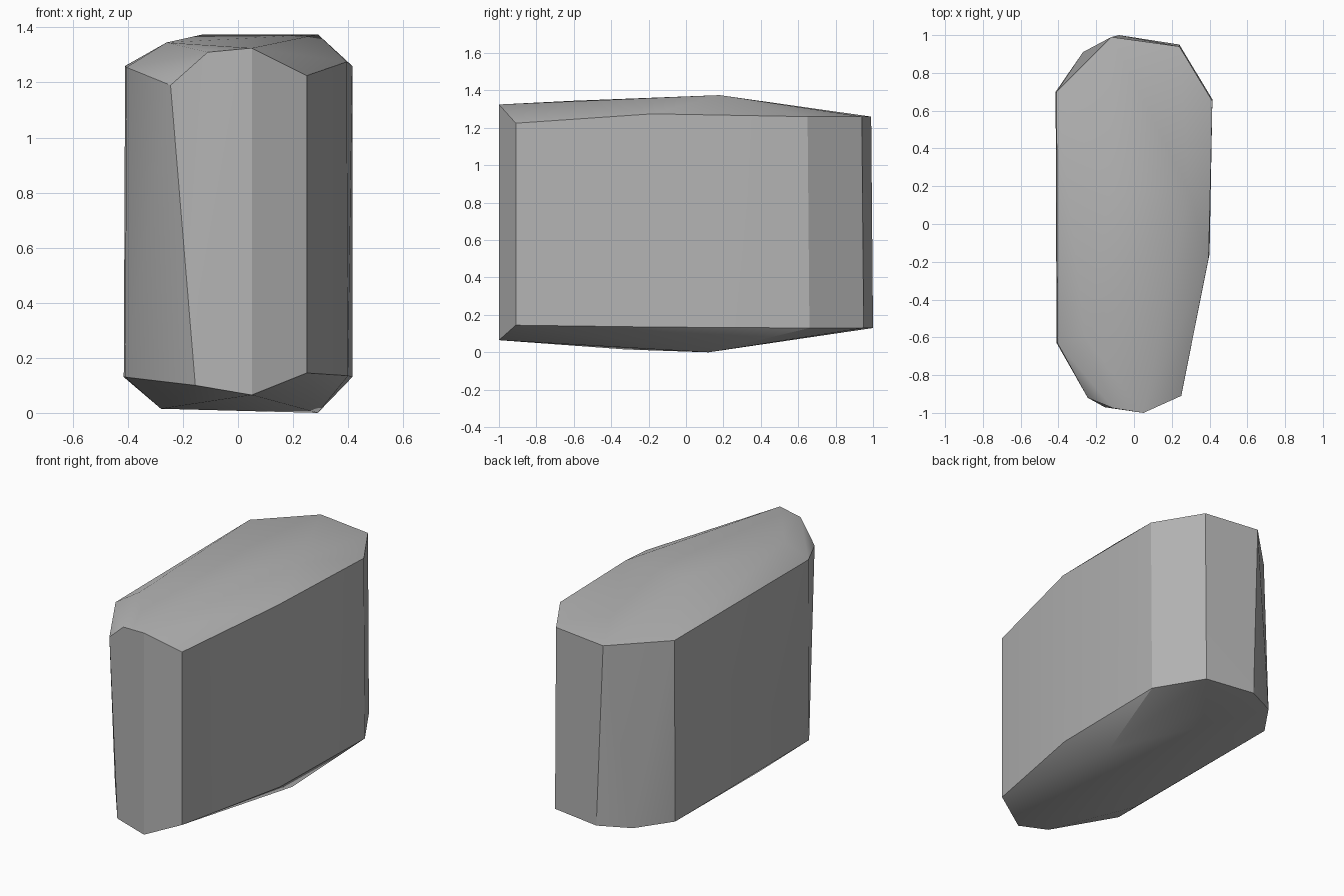
import bpy
import bmesh

default_cube = bpy.data.objects.get("Cube")
if default_cube:
    bpy.data.objects.remove(default_cube, do_unlink=True)


def make_material(name, colour):
    material = bpy.data.materials.new(name)
    material.use_nodes = True
    material.diffuse_color = colour
    shader = material.node_tree.nodes["Principled BSDF"]
    shader.inputs["Base Color"].default_value = colour
    shader.inputs["Roughness"].default_value = 0.9
    return material


def hull_object(name, points, material):
    """Wrap a closed convex skin around a few corner points."""
    mesh = bpy.data.meshes.new(name)
    bm = bmesh.new()
    corners = [bm.verts.new(point) for point in points]
    result = bmesh.ops.convex_hull(bm, input=corners)
    # Drop corners that ended up inside the skin
    loose = [v for v in result["geom_interior"] if isinstance(v, bmesh.types.BMVert)]
    bmesh.ops.delete(bm, geom=loose, context="VERTS")
    bmesh.ops.recalc_face_normals(bm, faces=bm.faces[:])
    bm.to_mesh(mesh)
    bm.free()
    mesh.materials.append(material)
    obj = bpy.data.objects.new(name, mesh)
    bpy.context.collection.objects.link(obj)
    return obj


# Upper rim of the boulder, anticlockwise from the front tip
upper_rim = [
    (0.05, -1, 1.325), (0.25, -0.91, 1.225), (0.395, -0.18, 1.275),
    (0.415, 0.65, 1.26), (0.24, 0.94, 1.26), (-0.12, 0.99, 1.26),
    (-0.41, 0.7, 1.26), (-0.405, -0.63, 1.255), (-0.245, -0.92, 1.19),
    (-0.11, -0.975, 1.31),
]

# Lower rim, in the same order
lower_rim = [
    (0.05, -1, 0.065), (0.25, -0.91, 0.145), (0.4, -0.16, 0.135),
    (0.415, 0.66, 0.13), (0.24, 0.95, 0.13), (-0.08, 1, 0.13),
    (-0.27, 0.91, 0.13), (-0.415, 0.7, 0.13), (-0.41, -0.63, 0.13),
    (-0.155, -0.97, 0.1),
]

# Shallow peaks on the top and the underside
crown = [(0.29, 0.18, 1.375), (-0.13, 0.17, 1.374), (-0.26, -0.6, 1.345)]
base = [(0.29, 0.12, 0), (-0.28, -0.32, 0.015)]

stone_grey = make_material("stone grey", (0.45, 0.45, 0.45, 1))
boulder = hull_object("boulder", upper_rim + lower_rim + crown + base, stone_grey)

# Soft shading across gentle facets, crisp edges elsewhere
bpy.ops.object.select_all(action="DESELECT")
boulder.select_set(True)
bpy.context.view_layer.objects.active = boulder
bpy.ops.object.shade_smooth_by_angle(angle=0.52)
